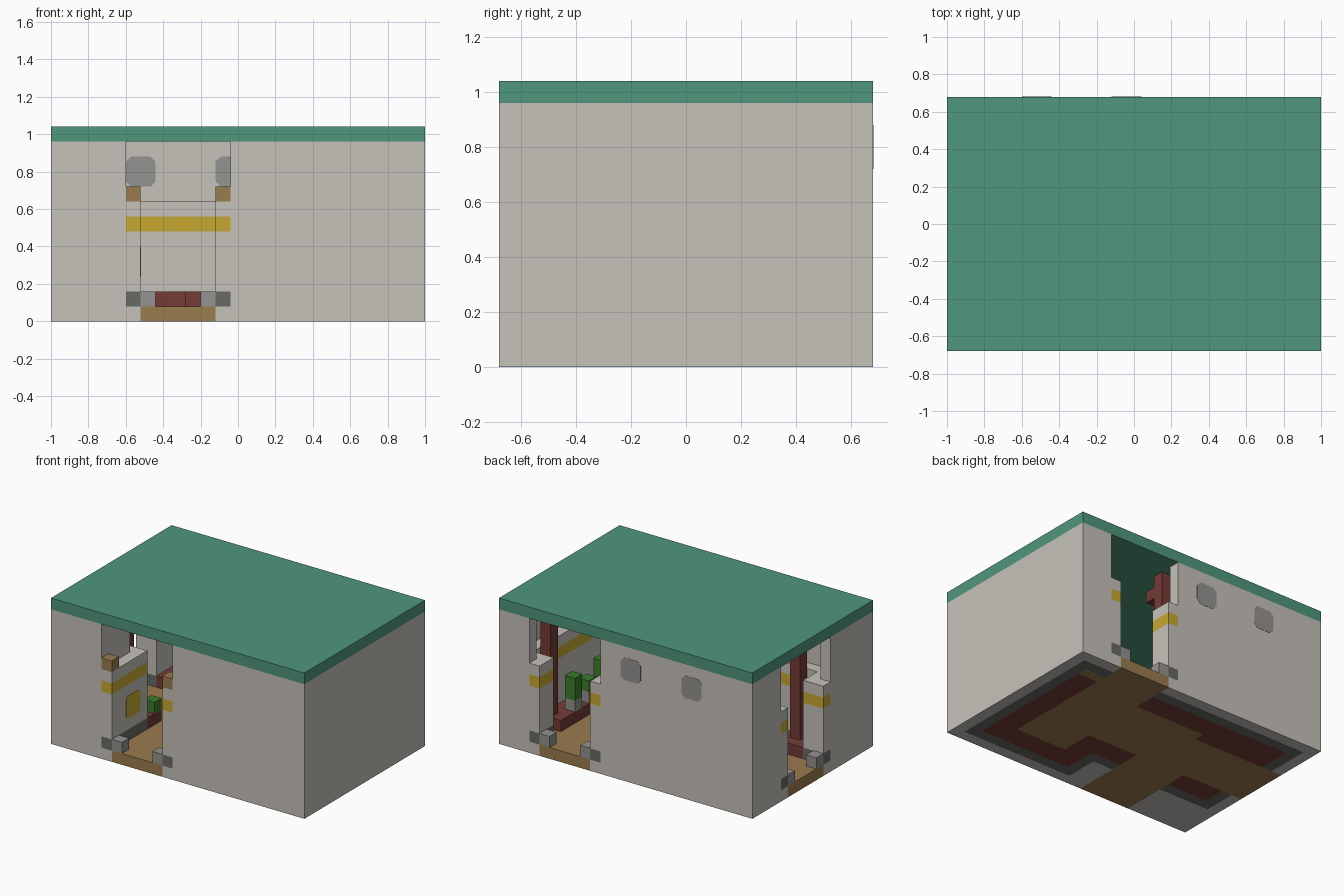
import bpy
import bmesh
from mathutils import Vector

U = 0.08                        # block size
CENTRE = Vector((12.5, 8.5, 0))
ROOF = 12                       # wall height in blocks
RAIL = 8                        # wainscot height in blocks

if "Cube" in bpy.data.objects:
    bpy.data.objects.remove(bpy.data.objects["Cube"], do_unlink=True)


def material(name, rgb):
    linear = [((c / 255 + 0.055) / 1.055) ** 2.4 for c in rgb] + [1]
    m = bpy.data.materials.new(name)
    m.use_nodes = True
    m.diffuse_color = linear
    m.node_tree.nodes["Principled BSDF"].inputs["Base Color"].default_value = linear
    return m


WALL = material("warm grey wall", (198, 193, 186))
TEAL = material("teal roof", (80, 150, 124))
WOOD = material("tan wood", (154, 124, 79))
MAROON = material("maroon", (117, 60, 55))
YELLOW = material("yellow", (198, 169, 50))
STEEL = material("mid grey", (148, 147, 145))
DARK = material("dark grey", (105, 105, 101))
GREEN = material("leaf green", (60, 124, 44))


def finish(name, bm, mat):
    bmesh.ops.recalc_face_normals(bm, faces=bm.faces)
    mesh = bpy.data.meshes.new(name)
    bm.to_mesh(mesh)
    bm.free()
    mesh.materials.append(mat)
    bpy.context.collection.objects.link(bpy.data.objects.new(name, mesh))


def boxes(name, mat, plans, z0, z1):
    """One object of boxes; each plan is (x0, x1, y0, y1) in blocks."""
    bm = bmesh.new()
    for x0, x1, y0, y1 in plans:
        lo, hi = Vector((x0, y0, z0)), Vector((x1, y1, z1))
        for v in bmesh.ops.create_cube(bm, size=1)["verts"]:
            p = (lo + hi) / 2 + Vector(a * b for a, b in zip(v.co, hi - lo))
            v.co = (p - CENTRE) * U
    finish(name, bm, mat)


def panel(name, mat, place, a, b, depth, c=0.2):
    """Panel with clipped corners; place maps (a, b, depth) to block space."""
    (a0, a1), (b0, b1), (d0, d1) = a, b, depth
    outline = [(a0 + c, b0), (a1 - c, b0), (a1, b0 + c), (a1, b1 - c),
               (a1 - c, b1), (a0 + c, b1), (a0, b1 - c), (a0, b0 + c)]
    bm = bmesh.new()
    face = bm.faces.new([bm.verts.new((place(p, q, d0) - CENTRE) * U) for p, q in outline])
    shift = (place(0, 0, d1) - place(0, 0, d0)) * U
    new = bmesh.ops.extrude_face_region(bm, geom=[face])["geom"]
    bmesh.ops.translate(bm, vec=shift, verts=[g for g in new if isinstance(g, bmesh.types.BMVert)])
    finish(name, bm, mat)


def wainscot(name, plans, foot):
    """Low wall with a dark skirting and a yellow stripe."""
    boxes(name + "_foot", foot, plans, 0, 1)
    boxes(name + "_skirting", DARK, plans, 1, 2)
    boxes(name + "_body", WALL, plans, 2, 6)
    boxes(name + "_stripe", YELLOW, plans, 6, 7)
    boxes(name + "_cap", WALL, plans, 7, RAIL)


# Full-height walls, including the thick front corner and the entrance pier
boxes("front_wall", WALL, [(0, 5, 0, 4), (12, 25, 0, 1), (12, 13, 1, 4)], 0, ROOF)
boxes("back_wall", WALL, [(0, 15, 16, 17), (22, 25, 16, 17)], 0, ROOF)
boxes("side_walls", WALL, [(0, 1, 4, 6), (0, 1, 13, 16), (24, 25, 1, 16)], 0, ROOF)
boxes("roof", TEAL, [(0, 25, 0, 17)], ROOF, 13)

# Low doorway posts and inner wainscot
wainscot("doorway_posts", [(5, 6, 0, 4), (11, 12, 0, 4), (15, 16, 16, 17),
                           (21, 22, 16, 17), (0, 1, 6, 7), (0, 1, 12, 13)], WALL)
wainscot("wainscot", [(1, 6, 4, 5), (1, 2, 5, 7), (1, 2, 12, 15), (1, 16, 15, 16),
                      (21, 24, 15, 16), (23, 24, 2, 15), (14, 24, 1, 2),
                      (13, 14, 1, 5), (11, 13, 4, 5)], DARK)

# Floor with paths out to the three doorways
boxes("floor", WOOD, [(2, 21, 7, 12), (9, 21, 12, 13), (16, 21, 13, 15),
                      (21, 23, 14, 15), (16, 21, 15, 17), (0, 2, 7, 12),
                      (6, 11, 0, 7), (16, 21, 4, 7)], 0, 1)

# Raised maroon benches along the walls
boxes("benches", MAROON, [(21, 23, 4, 14), (14, 23, 2, 4), (14, 16, 4, 7),
                          (11, 14, 5, 7), (2, 6, 5, 7), (9, 16, 13, 15),
                          (2, 9, 12, 15)], 0, 2)

# Pillars, one with a bracket
boxes("pillars", MAROON, [(22, 23, 13, 14), (3, 4, 5, 6), (14, 15, 14, 15)], 2, ROOF)
boxes("pillar_bracket", MAROON, [(14, 15, 13, 14)], 10, 11)

# Door stops in each doorway, and wooden blocks on the front posts
boxes("door_stops", STEEL, [(6, 7, 0, 1), (10, 11, 0, 1), (16, 17, 16, 17),
                            (20, 21, 16, 17), (0, 1, 7, 8), (0, 1, 11, 12)], 1, 2)
boxes("post_blocks", WOOD, [(5, 6, 0, 1), (11, 12, 0, 1)], RAIL, 9)

# Potted plants on the right bench and a small bush by the entrance
for number, (y, top) in enumerate([(5 + 4, 4), (7, 5), (11, 5)]):
    spot = [(21, 22, y, y + 1)]
    boxes(f"plant_pot_{number}", STEEL, spot, 2, 3)
    boxes(f"plant_leaves_{number}", GREEN, spot, 3, top)
boxes("small_bush", GREEN, [(5, 6, 6, 7)], 2, 3)

# Back windows, showing on both faces of the wall
for number, x in enumerate((5, 11)):
    panel(f"window_{number}", STEEL, lambda a, b, d: Vector((a, d, b)),
          (x, x + 2), (9, 11), (15.98, 17.02), 0.35)

# Yellow sign beside the entrance
panel("entrance_sign", YELLOW, lambda a, b, d: Vector((d, a, b)), (2, 4), (3, 5), (5.98, 6.03))
